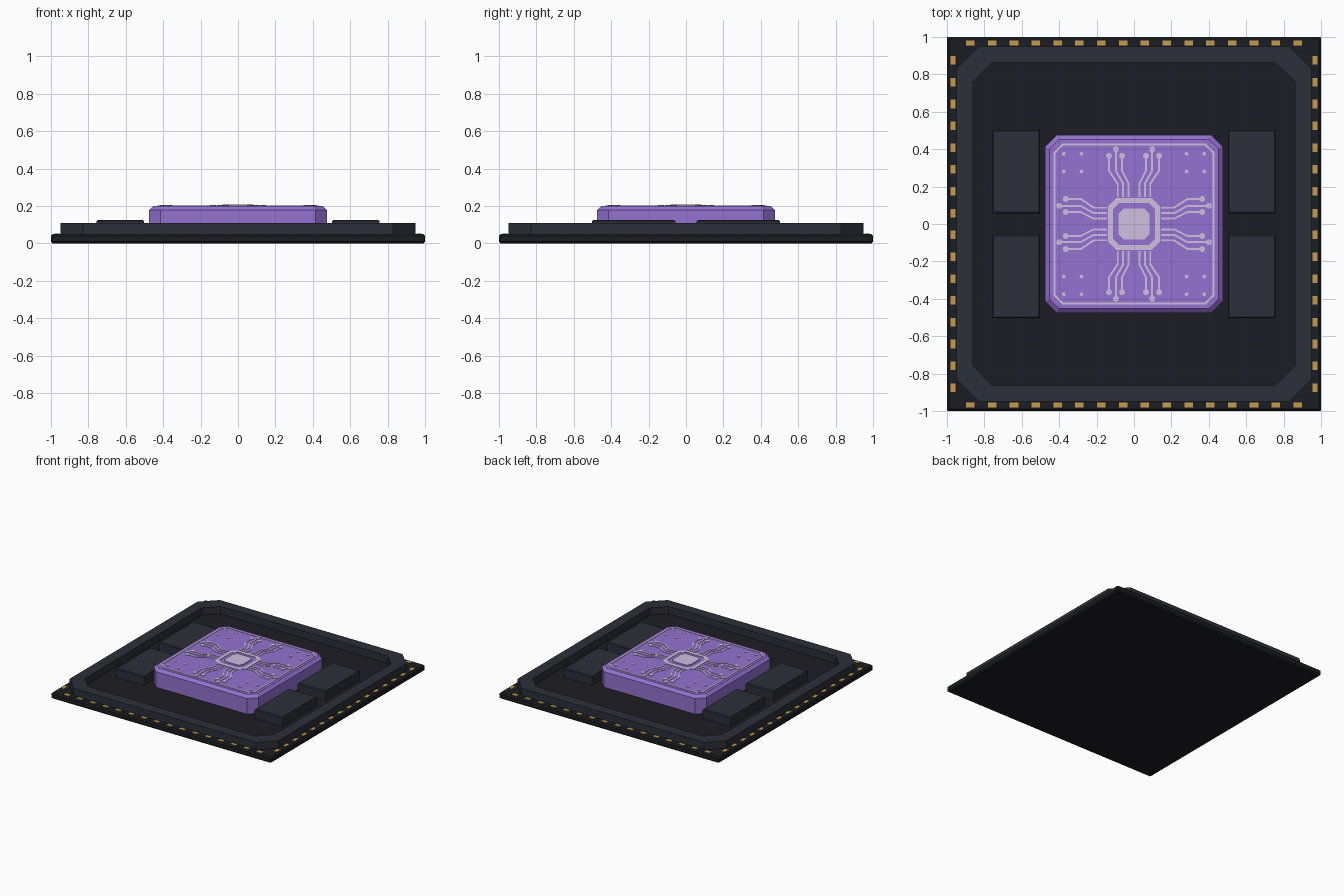
import bpy, bmesh, math
from mathutils import Vector, Matrix

if "Cube" in bpy.data.objects:
    bpy.data.objects.remove(bpy.data.objects["Cube"])


def material(name, r, g, b):
    m = bpy.data.materials.new(name)
    m.diffuse_color = [(c / 255) ** 2.2 for c in (r, g, b)] + [1]
    m.use_nodes = True
    m.node_tree.nodes["Principled BSDF"].inputs["Base Color"].default_value = m.diffuse_color
    return m


BLACK = material("board_black", 34, 35, 40)
SLATE = material("slate", 48, 51, 60)
PURPLE = material("die_purple", 147, 114, 208)
LILAC = material("trace_lilac", 205, 190, 224)
GOLD = material("contact_gold", 196, 154, 78)


def finish(name, bm, mat):
    bmesh.ops.recalc_face_normals(bm, faces=bm.faces)
    me = bpy.data.meshes.new(name)
    bm.to_mesh(me)
    bm.free()
    ob = bpy.data.objects.new(name, me)
    ob.data.materials.append(mat)
    bpy.context.collection.objects.link(ob)
    return ob


def octagon(h, c):
    """Square of half-size h with corners cut by c."""
    k = h - c
    return [(h, -k), (h, k), (k, h), (-k, h), (-h, k), (-h, -k), (-k, -h), (k, -h)]


def loft(name, rings, mat, hollow=False):
    """Join octagon rings (half-size, cut, z); capped, or closed into a frame."""
    bm = bmesh.new()
    loops = [[bm.verts.new((x, y, z)) for x, y in octagon(h, c)] for h, c, z in rings]
    pairs = list(zip(loops, loops[1:]))
    if hollow:
        pairs.append((loops[-1], loops[0]))
    else:
        bm.faces.new(loops[0])
        bm.faces.new(loops[-1])
    for a, b in pairs:
        for i in range(8):
            j = (i + 1) % 8
            bm.faces.new((a[i], a[j], b[j], b[i]))
    return finish(name, bm, mat)


def add_box(bm, x0, x1, y0, y1, z0, z1):
    m = (Matrix.Translation(((x0 + x1) / 2, (y0 + y1) / 2, (z0 + z1) / 2))
         @ Matrix.Diagonal((x1 - x0, y1 - y0, z1 - z0, 1)))
    bmesh.ops.create_cube(bm, size=1, matrix=m)


def add_disc(bm, x, y, r, z0, z1):
    m = Matrix.Translation((x, y, (z0 + z1) / 2))
    bmesh.ops.create_cone(bm, cap_ends=True, segments=12, radius1=r, radius2=r,
                          depth=z1 - z0, matrix=m)


def add_trace(bm, pts, w, z0, z1):
    """Flat mitred strip along a 2D path."""
    pts = [Vector(p) for p in pts]
    rows = []
    for i, p in enumerate(pts):
        a = (p - pts[i - 1]).normalized() if i else (pts[1] - p).normalized()
        b = (pts[i + 1] - p).normalized() if i < len(pts) - 1 else a
        t = (a + b).normalized()
        n = Vector((-t.y, t.x)) * (w / 2 / max(t.dot(a), 0.3))
        rows.append([bm.verts.new((*(p + n * s), z))
                     for s, z in ((1, z0), (1, z1), (-1, z1), (-1, z0))])
    for r, s in zip(rows, rows[1:]):
        for i in range(4):
            j = (i + 1) % 4
            bm.faces.new((r[i], r[j], s[j], s[i]))
    bm.faces.new(rows[0])
    bm.faces.new(rows[-1])


# Board with softened rim
loft("board", [(0.99, 0.005, 0), (1, 0.005, 0.01), (1, 0.005, 0.04), (0.99, 0.005, 0.05)], BLACK)

# Raised stiffener frame
loft("stiffener_frame", [(0.95, 0.12, 0.045), (0.95, 0.12, 0.11),
                         (0.86, 0.10, 0.11), (0.86, 0.10, 0.045)], SLATE, hollow=True)

# Gold contacts along the four edges
bm = bmesh.new()
for i in range(16):
    p = -0.875 + i * 1.75 / 15
    for s in (-0.968, 0.968):
        add_box(bm, p - 0.023, p + 0.023, s - 0.014, s + 0.014, 0.045, 0.053)
        add_box(bm, s - 0.014, s + 0.014, p - 0.023, p + 0.023, 0.045, 0.053)
finish("edge_contacts", bm, GOLD)

# Four memory chips
for sx, side in ((-1, "left"), (1, "right")):
    for sy, end in ((-1, "front"), (1, "back")):
        bm = bmesh.new()
        cx, cy = sx * 0.63, sy * 0.28
        add_box(bm, cx - 0.127, cx + 0.127, cy - 0.223, cy + 0.223, 0.045, 0.125)
        top = [e for e in bm.edges if all(v.co.z > 0.1 for v in e.verts)]
        bmesh.ops.bevel(bm, geom=top, offset=0.006, segments=1, affect='EDGES')
        finish(f"memory_chip_{side}_{end}", bm, SLATE)

# Processor die with bevelled top
loft("processor_die", [(0.475, 0.06, 0.045), (0.475, 0.06, 0.178), (0.452, 0.05, 0.2)], PURPLE)

# Border line, core ring and core pad on the die
Z0, Z1 = 0.198, 0.203
loft("die_border", [(0.43, 0.045, Z0), (0.43, 0.045, Z1),
                    (0.42, 0.041, Z1), (0.42, 0.041, Z0)], LILAC, hollow=True)
loft("core_ring", [(0.14, 0.045, Z0), (0.14, 0.045, Z1),
                   (0.113, 0.035, Z1), (0.113, 0.035, Z0)], LILAC, hollow=True)
loft("core_pad", [(0.082, 0.025, Z0), (0.082, 0.025, 0.208)], LILAC)

# Circuit traces: one side, turned to all four
bm = bmesh.new()
for s in (-1, 1):
    for start, end, reach in ((0.029, 0.064, 0.365), (0.058, 0.097, 0.4), (0.087, 0.134, 0.365)):
        add_trace(bm, [(s * start, 0.145), (s * start, 0.215), (s * end, 0.285), (s * end, reach)],
                  0.01, Z0, Z1)
        add_disc(bm, s * end, reach, 0.016, Z0, Z1 + 0.001)
quarter = bm.verts[:] + bm.edges[:] + bm.faces[:]
for k in (1, 2, 3):
    copy = bmesh.ops.duplicate(bm, geom=quarter)["geom"]
    bmesh.ops.rotate(bm, verts=[g for g in copy if isinstance(g, bmesh.types.BMVert)],
                     cent=(0, 0, 0), matrix=Matrix.Rotation(k * math.pi / 2, 3, 'Z'))
finish("circuit_traces", bm, LILAC)

# Clusters of small dots in the die corners
bm = bmesh.new()
for x in (-0.375, -0.281, 0.281, 0.375):
    for y in (-0.375, -0.281, 0.281, 0.375):
        add_disc(bm, x, y, 0.01, Z0, Z1)
finish("corner_dots", bm, LILAC)
